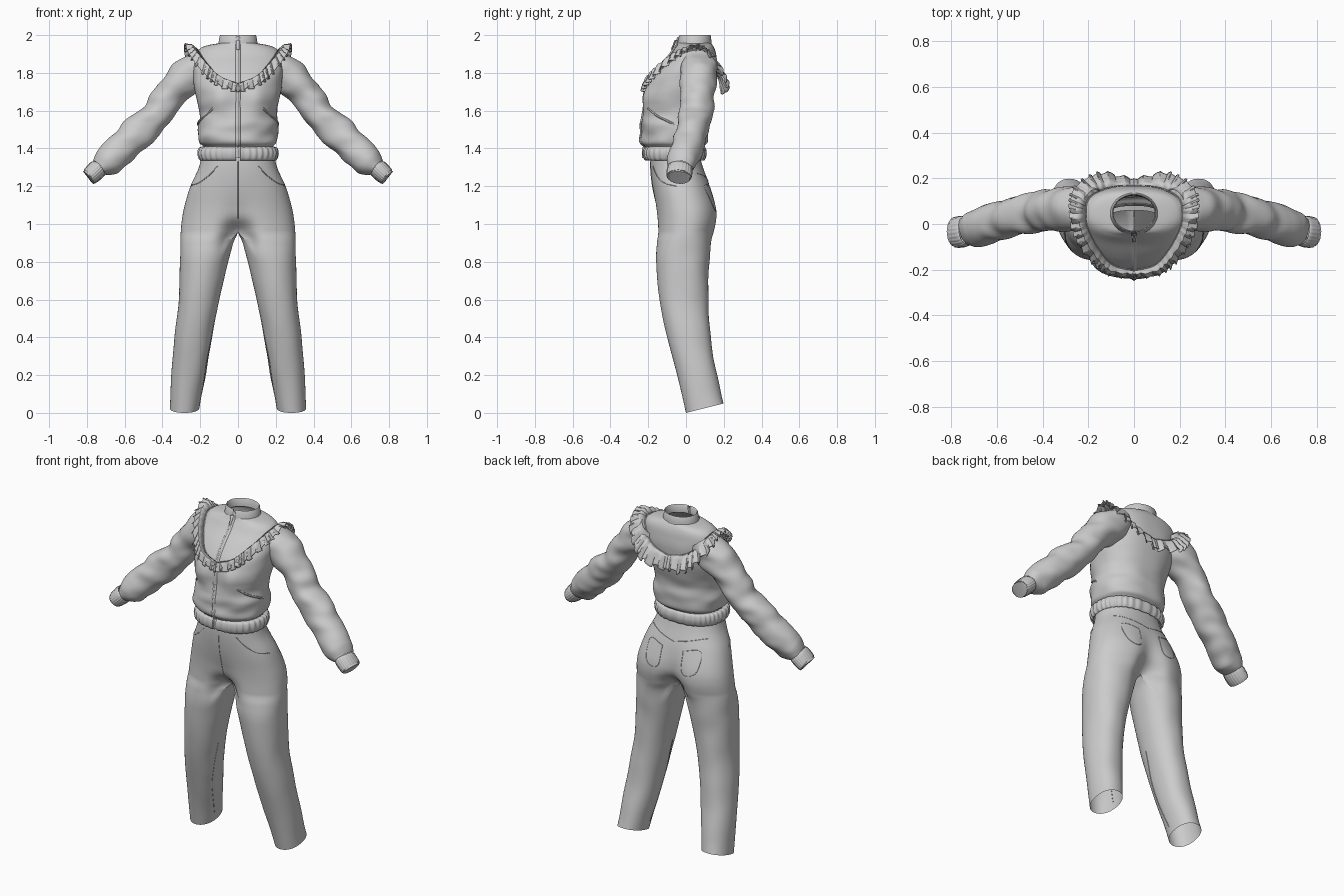
import bpy, bmesh, math
from math import sin, cos, pi, exp
from mathutils import Vector, noise
from mathutils.bvhtree import BVHTree

if "Cube" in bpy.data.objects:
    bpy.data.objects.remove(bpy.data.objects["Cube"])


def spline(rows, n):
    """Catmull-Rom interpolation through rows of numbers."""
    out = []
    for i in range(len(rows) - 1):
        q = [rows[max(i - 1, 0)], rows[i], rows[i + 1], rows[min(i + 2, len(rows) - 1)]]
        for k in range(n):
            t = k / n
            out.append(tuple(.5 * (2 * b + (c - a) * t + (2 * a - 5 * b + 4 * c - d) * t * t
                                   + (3 * b - a - 3 * c + d) * t ** 3) for a, b, c, d in zip(*q)))
    return out + [tuple(rows[-1])]


def loft(name, patches, mirror=False, thick=0):
    """Skin each (rings, closed) patch, weld, smooth; returns a surface lookup tree."""
    bm = bmesh.new()
    for rings, closed in patches:
        vs = [[bm.verts.new(p) for p in r] for r in rings]
        m = len(rings[0])
        for a, b in zip(vs, vs[1:]):
            for j in range(m if closed else m - 1):
                k = (j + 1) % m
                bm.faces.new((a[j], a[k], b[k], b[j]))
    bmesh.ops.remove_doubles(bm, verts=bm.verts, dist=1e-5)
    bmesh.ops.recalc_face_normals(bm, faces=bm.faces)
    tree = BVHTree.FromBMesh(bm)
    me = bpy.data.meshes.new(name)
    bm.to_mesh(me)
    bm.free()
    ob = bpy.data.objects.new(name, me)
    bpy.context.collection.objects.link(ob)
    bpy.ops.object.select_all(action='DESELECT')
    ob.select_set(True)
    bpy.context.view_layer.objects.active = ob
    bpy.ops.object.shade_smooth_by_angle(angle=math.radians(50))
    if mirror:
        mod = ob.modifiers.new("mirror", 'MIRROR')
        mod.merge_threshold = .0005
    if thick:
        ob.modifiers.new("thickness", 'SOLIDIFY').thickness = thick
    return tree


def sgnpow(v, p):
    return math.copysign(abs(v) ** p, v)


def oval(z, w, yf, yb, n, px=.82, py=.9, rib=0, ribs=0, gap=0):
    """Horizontal ring starting at the front centre."""
    pts = []
    for i in range(n):
        a = gap + (2 * pi - 2 * gap) * i / (n - 1 if gap else n)
        s = 1 + rib * sin(ribs * a + 2 * sin(3 * a))
        pts.append(Vector((w * s * sgnpow(sin(a), px),
                           (yf + yb) / 2 - s * (yb - yf) / 2 * sgnpow(cos(a), py), z)))
    return pts


def tube(path, n, rib=0, ribs=0, crumple=0):
    """Rings along a path of (x, y, z, radius in the xz plane, radius along y)."""
    rings = []
    for i, p in enumerate(path):
        c = Vector(p[:3])
        t = (Vector(path[min(i + 1, len(path) - 1)][:3]) - Vector(path[max(i - 1, 0)][:3])).normalized()
        n1 = t.cross(Vector((0, 1, 0)) if abs(t.y) < .9 else Vector((0, 0, 1))).normalized()
        n2 = t.cross(n1)
        ring = []
        for k in range(n):
            a = 2 * pi * k / n
            d = n1 * (cos(a) * p[3]) + n2 * (sin(a) * p[4])
            q = c + d * (1 + rib * sin(ribs * a))
            if crumple:
                q += d * crumple * noise.noise(Vector((q.x * 8, q.y * 9, q.z * 15)))
            ring.append(q)
        rings.append(ring)
    return rings


def seam(name, pts, tree, r=.003, mirror=True):
    """Thin stitched bead lying on a surface."""
    path = [tuple(tree.find_nearest(Vector(p))[0]) + (r, r) for p in spline(pts, 10)]
    loft(name, [(tube(path, 6), True)], mirror)


# trousers: z, outer x, inner x, front y, back y, front cleft, back cleft, roundness of leg
leg = [(1.40, .185, 0, -.185, .06, 0, 0, 0), (1.30, .207, 0, -.188, .09, 0, 0, 0),
       (1.20, .252, 0, -.178, .13, 0, .005, 0), (1.10, .282, 0, -.165, .165, .01, .025, 0),
       (1.03, .296, 0, -.16, .172, .03, .045, 0), (.96, .303, 0, -.16, .16, .10, .10, 0),
       (.90, .306, .025, -.16, .14, .10, .09, .5), (.80, .307, .05, -.158, .125, .05, .05, 1),
       (.60, .315, .10, -.14, .118, 0, 0, 1), (.40, .335, .137, -.10, .13, 0, 0, 1),
       (.20, .352, .17, -.045, .162, 0, 0, 1), (0, .362, .205, 0, .20, 0, 0, 1)]
K, M, S = 44, 12, 8


def leg_ring(row):
    z, xo, xi, yf, yb, cf, cb, b = row
    if z > .9599:
        xi = b = 0
    b = min(max(b, 0), 1)
    mid, half = (yf + yb) / 2, (yb - yf) / 2
    flat, rnd = [], []
    for i in range(K + 1):
        t = pi * i / K
        x = (xo - xi) * abs(sin(t)) ** .85 if 0 < i < K else 0
        y = mid - half * sgnpow(cos(t), .9)
        y += (cf if y < mid else -cb) * exp(-(x / .07) ** 2)
        flat.append((xi + x, y))
        rnd.append(-.7 + (pi + 1.4) * i / K)
    for i in range(1, M + 1):
        f = i / (M + 1)
        flat.append((xi, flat[K][1] * (1 - f) + flat[0][1] * f))
        rnd.append(pi + .7 + (pi - 1.4) * f)
    out = []
    for (x, y), a in zip(flat, rnd):
        ex = (xo + xi) / 2 + (xo - xi) / 2 * sgnpow(sin(a), .92)
        ey = mid - half * sgnpow(cos(a), .92)
        x, y = x + (ex - x) * b, y + (ey - y) * b
        fold = .004 * b * noise.noise(Vector((x * 9, y * 9, z * 6)))
        out.append((x + fold, y + fold, z + .25 * y * max(0, 1 - z / .3)))
    return out


rows = [leg_ring(r) for r in spline(leg, S)]
cut = 5 * S
trousers = loft("trousers", [([r[:K + 1] for r in rows[:cut + 1]], False), (rows[cut:], True)], True)

# trouser seams and pockets
seam("front_pocket_seam", [(.11, -.18, 1.305), (.16, -.16, 1.255), (.21, -.11, 1.215), (.245, -.05, 1.2)], trousers)
seam("back_yoke_seam", [(0, .12, 1.23), (.1, .12, 1.26), (.2, .06, 1.28)], trousers, .002)
seam("back_pocket_seam", [(.07, .15, 1.2), (.075, .16, 1.09), (.12, .16, 1.065), (.17, .14, 1.1),
                          (.18, .12, 1.215), (.07, .15, 1.2)], trousers, .002)
seam("inner_leg_seam", [(.11, -.03, .55), (.15, -.02, .3), (.19, .06, .06)], trousers, .002)
seam("fly_seam", [(0, -.19, 1.33), (0, -.17, 1.15), (0, -.13, 1.03)], trousers, .002, False)

# jacket body: z, half width, front y, back y
body = [(1.385, .18, -.2, .08), (1.41, .186, -.212, .09), (1.435, .207, -.232, .115), (1.5, .212, -.238, .12),
        (1.56, .203, -.23, .118), (1.60, .205, -.225, .125), (1.66, .22, -.218, .14), (1.72, .232, -.207, .155),
        (1.78, .236, -.182, .165), (1.84, .236, -.135, .168), (1.89, .23, -.088, .16),
        (1.925, .208, -.062, .152), (1.945, .165, -.048, .142), (1.957, .1, -.042, .132)]
rings = []
for z, w, yf, yb in spline(body, 6):
    ring = oval(z, w, yf, yb, 96)
    for p in ring:
        if p.y < 0:
            p.y -= .02 * exp(-((abs(p.x) - .1) / .06) ** 2 - ((z - 1.67) / .07) ** 2)
        low = max(0, min(1, (1.68 - z) / .15))
        f = 1 + (.015 + .045 * low) * noise.noise(Vector((p.x * 7, p.y * 7, z * 16)))
        if z < 1.93:
            p.x *= f
            p.y *= f
    rings.append(ring)
jacket = loft("jacket_body", [(rings, True)])

# sleeves and ribbed cuffs
sleeve = [(.17, .065, 1.875, .075, .09), (.225, .068, 1.81, .1, .1), (.335, .065, 1.715, .086, .096),
          (.43, .05, 1.58, .08, .09), (.545, .025, 1.475, .089, .086), (.65, -.005, 1.365, .087, .083),
          (.70, -.02, 1.325, .078, .078), (.738, -.03, 1.297, .046, .062)]
loft("sleeve", [(tube(spline(sleeve, 10), 48, crumple=.16), True)], True)
cuff = [(.732, -.03, 1.305, .044, .06), (.742, -.032, 1.293, .05, .067), (.765, -.035, 1.27, .05, .068),
        (.785, -.037, 1.252, .046, .065), (.784, -.037, 1.254, .041, .059), (.745, -.032, 1.29, .04, .056)]
loft("cuff", [(tube(spline(cuff, 3), 96, .02, 24), True)], True)

# gathered waistband with a small front gap
band = [(1.41, .186, -.205, .088), (1.402, .206, -.222, .102), (1.375, .213, -.228, .108),
        (1.348, .207, -.223, .102), (1.337, .196, -.21, .092), (1.36, .188, -.2, .082)]
loft("waistband", [([oval(*r, 240, rib=.014, ribs=34, gap=.03) for r in spline(band, 4)], False)])

# standing collar, open at the front
collar = [(1.94, .108, -.047, .138), (1.965, .102, -.043, .135), (1.996, .097, -.036, .132),
          (2.0, .094, -.033, .129), (1.996, .09, -.029, .126), (1.95, .092, -.03, .124)]
loft("collar", [([oval(*r, 64, px=1, py=1, gap=.06) for r in collar], False)])

# zip with slider and pull
path = []
for i in range(50):
    z = 1.35 + .6 * i / 49
    hit = jacket.ray_cast(Vector((.001, -1, z)), Vector((0, 1, 0)))[0]
    path.append((0, min(hit.y if hit else -.225, -.225 if z < 1.41 else 0) - .001, z, .012, .005))
path += [(0, -.045, 1.97, .011, .005), (0, -.037, 1.99, .01, .005)]
loft("zip_tape", [(tube(path, 8), True)])
loft("zip_teeth", [(tube([(x, y - .004, z, .005, .004) for x, y, z, _, _ in path], 8), True)])
loft("zip_pull", [(tube([(0, -.056, 1.975, .004, .004), (0, -.056, 1.972, .011, .006),
                         (0, -.064, 1.95, .008, .005), (0, -.076, 1.925, .008, .004),
                         (0, -.077, 1.922, .001, .001)], 8), True)])

# slanted welt pockets on the jacket
seam("jacket_pocket_welt", [(.14, -.21, 1.61), (.18, -.14, 1.565), (.2, -.06, 1.525)], jacket, .006)

# ruffle round the yoke: attached seam and free edge, front centre to back centre
inner = [(0, -.215, 1.745), (.10, -.20, 1.79), (.17, -.13, 1.86), (.225, -.03, 1.925),
         (.24, .06, 1.945), (.215, .13, 1.9), (.13, .172, 1.81), (0, .17, 1.77)]
outer = [(0, -.23, 1.70), (.11, -.217, 1.735), (.19, -.155, 1.80), (.262, -.04, 1.895),
         (.282, .07, 1.945), (.262, .16, 1.86), (.15, .222, 1.735), (0, .192, 1.695)]
ia, oa = spline(inner, 40), spline(outer, 40)
V = 8
rings = []
for i, (a, b) in enumerate(zip(ia, oa)):
    a, b = Vector(a), Vector(b)
    t = (Vector(ia[min(i + 1, len(ia) - 1)]) - Vector(ia[max(i - 1, 0)])).normalized()
    n = t.cross(b - a).normalized()
    ph = 2 * pi * 21 * i / (len(ia) - 1) + 1.3 * sin(i * .11)
    fade = min(1, i / 8, (len(ia) - 1 - i) / 8)
    ring = []
    for k in range(V + 1):
        v = k / V
        p = a.lerp(b, v)
        p += n * (.013 * v ** .7 * sin(ph) * fade) + t * (.008 * v * sin(2 * ph) * fade)
        p += (b - a) * (.12 * v * sin(ph + 1) * fade)
        c, nn, _, _ = jacket.find_nearest(p)
        d = (p - c).dot(nn)
        if k == 0 or d < .004:
            p = c + nn * .004
        if i in (0, len(ia) - 1):
            p.x = 0
        ring.append(p)
    rings.append(ring)
loft("yoke_ruffle", [(rings, False)], True, .004)
seam("yoke_seam", inner, jacket, .004)
